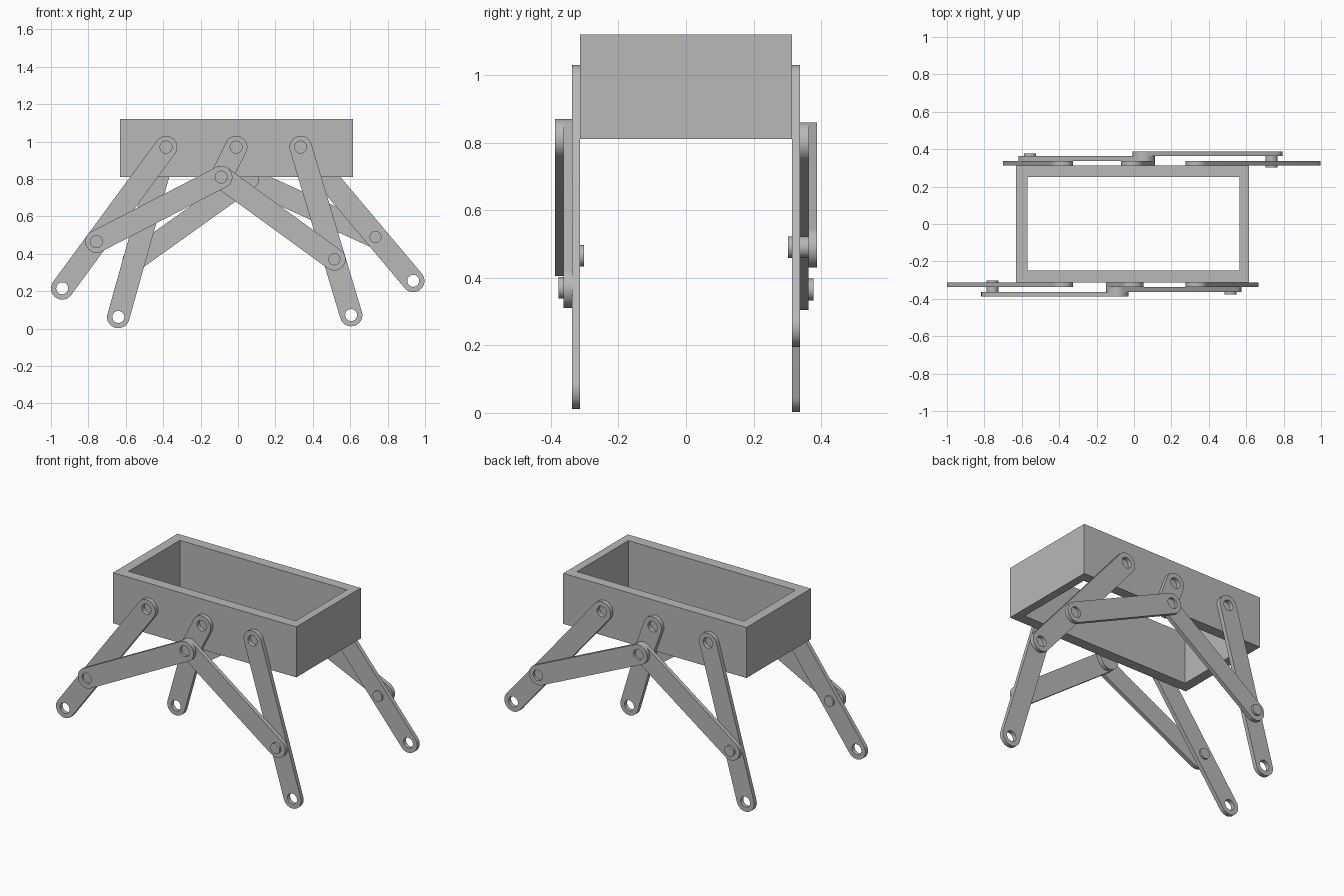
import bpy
from math import atan2, cos, sin, pi

old = bpy.data.objects.get("Cube")
if old:
    bpy.data.objects.remove(old, do_unlink=True)

grey = bpy.data.materials.new("plain grey")
grey.use_nodes = True
colour = (0.48, 0.48, 0.48, 1)
grey.diffuse_color = colour
grey.node_tree.nodes["Principled BSDF"].inputs["Base Color"].default_value = colour

LINK_R, HOLE_R, THICK = 0.06, 0.032, 0.025
WALL_Y = 0.313


def arc(centre, radius, start, sweep, n):
    return [(centre[0] + radius * cos(start + sweep * i / n),
             centre[1] + radius * sin(start + sweep * i / n)) for i in range(n + 1)]


def circle(centre, radius):
    return arc(centre, radius, 0, 2 * pi, 32)[:-1]


def plate(name, loops, y0, y1):
    """Extrude flat loops in the x-z plane between two y values; inner loops are holes."""
    data = bpy.data.curves.new(name, "CURVE")
    data.dimensions = "2D"
    data.fill_mode = "BOTH"
    data.extrude = abs(y1 - y0) / 2
    for loop in loops:
        spline = data.splines.new("POLY")
        spline.points.add(len(loop) - 1)
        for point, (u, v) in zip(spline.points, loop):
            point.co = (u, v, 0, 1)
        spline.use_cyclic_u = True
    obj = bpy.data.objects.new(name, data)
    bpy.context.collection.objects.link(obj)
    obj.location.y = (y0 + y1) / 2
    obj.rotation_euler.x = pi / 2
    return finish(obj)


def finish(obj):
    bpy.ops.object.select_all(action="DESELECT")
    bpy.context.view_layer.objects.active = obj
    obj.select_set(True)
    bpy.ops.object.convert(target="MESH")
    obj = bpy.context.object
    obj.data.materials.clear()
    obj.data.materials.append(grey)
    bpy.ops.object.shade_smooth_by_angle(angle=0.6)
    return obj


def link(name, a, b, side, layer):
    """Round-ended bar with a hole at each end, stacked outward by layer."""
    ang = atan2(b[1] - a[1], b[0] - a[0])
    outline = arc(b, LINK_R, ang - pi / 2, pi, 20) + arc(a, LINK_R, ang + pi / 2, pi, 20)
    y = WALL_Y + layer * THICK
    plate(name, [outline, circle(a, HOLE_R), circle(b, HOLE_R)], side * y, side * (y + THICK))


def pin(name, centre, side, inner, outer):
    plate(name, [circle(centre, HOLE_R)], side * inner, side * outer)


# Open rectangular body frame, with no floor
def rectangle(x0, x1, y0, y1):
    return [(x0, y0), (x1, y0), (x1, y1), (x0, y1)]


body = plate("body_frame", [rectangle(-0.63, 0.615, -WALL_Y, WALL_Y),
                            rectangle(-0.57, 0.565, -0.248, 0.25)], -0.155, 0.155)
body.rotation_euler.x = 0
body.location.z = 0.965

# Leg linkages: the long-reach leg takes the outer rod, the other the inner rod
REAR, MID, FORE = (-0.385, 0.97), (-0.01, 0.97), (0.335, 0.97)
linkages = [
    # side name, side, crank end, (hip, foot, joint) reaching leg, same for standing leg
    ("right", -1, (-0.09, 0.81),
     (REAR, (-0.94, 0.215), (-0.757, 0.465)), (FORE, (0.605, 0.072), (0.515, 0.37))),
    ("left", 1, (0.052, 0.80),
     (FORE, (0.937, 0.255), (0.735, 0.49)), (REAR, (-0.64, 0.062), (-0.557, 0.365))),
]
for label, side, crank, reaching, standing in linkages:
    link(label + "_crank", MID, crank, side, 0)
    pin(label + "_crank_pin", crank, side, WALL_Y, 0.372)
    for kind, (hip, foot, joint), layer in (("reaching", reaching, 2), ("standing", standing, 1)):
        name = label + "_" + kind
        link(name + "_leg", hip, foot, side, 0)
        link(name + "_rod", crank, joint, side, layer)
        if layer == 2:
            pin(name + "_pin", joint, side, 0.302, 0.373)
        else:
            pin(name + "_pin", joint, side, WALL_Y, 0.377)
